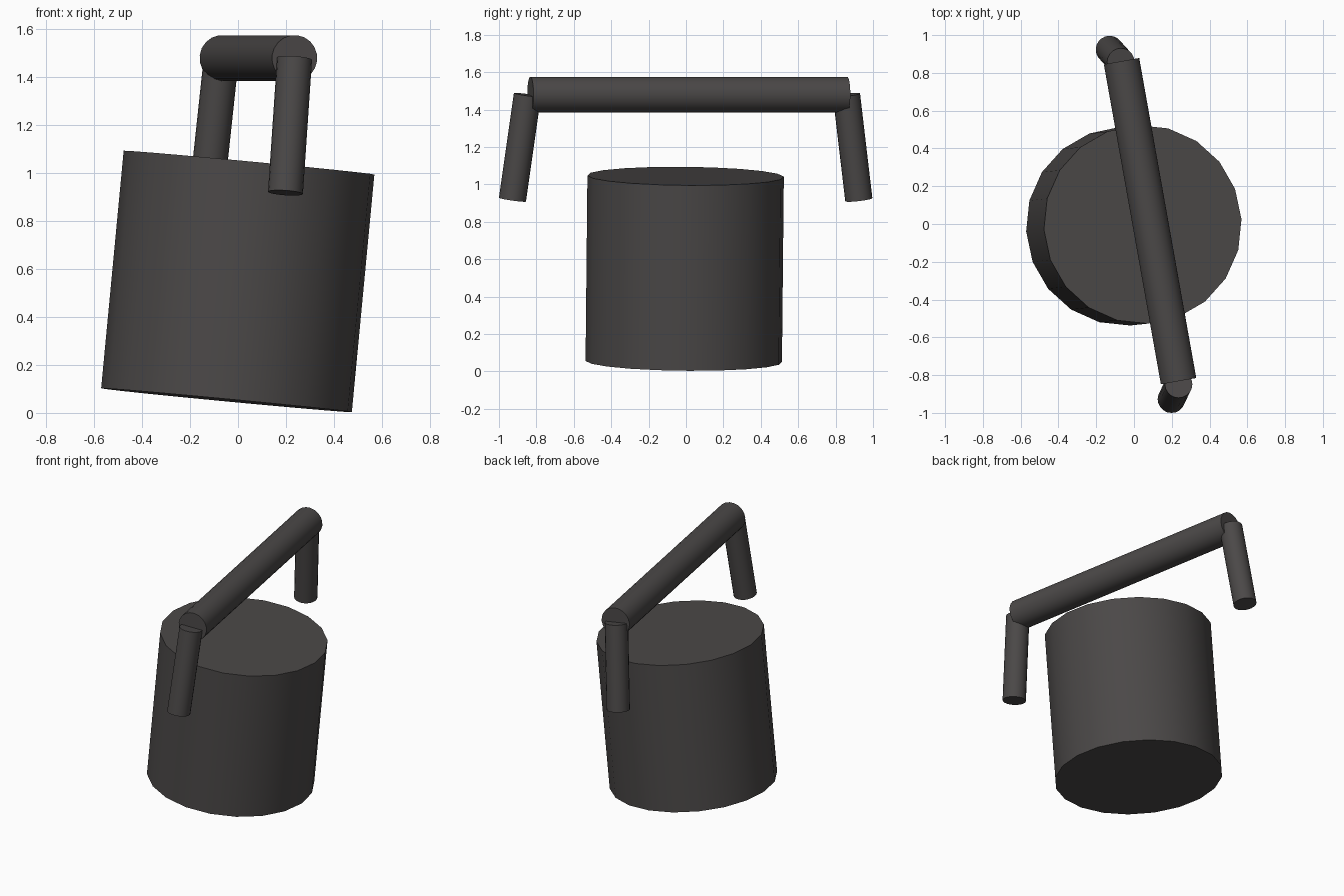
import bpy
import math
from mathutils import Vector, Quaternion

default = bpy.data.objects.get("Cube")
if default:
    bpy.data.objects.remove(default, do_unlink=True)

# Single dark grey material
grey = bpy.data.materials.new("dark grey")
grey.use_nodes = True
colour = (0.07, 0.065, 0.064, 1.0)
grey.diffuse_color = colour
grey.node_tree.nodes["Principled BSDF"].inputs["Base Color"].default_value = colour


def rod(name, start, end, radius, twist=0.0):
    """Capped 20-sided cylinder running from start to end."""
    start, end = Vector(start), Vector(end)
    axis = end - start
    bpy.ops.mesh.primitive_cylinder_add(
        vertices=20, radius=radius, depth=axis.length, location=(start + end) / 2)
    obj = bpy.context.object
    obj.name = name
    obj.rotation_mode = 'QUATERNION'
    tilt = Vector((0, 0, 1)).rotation_difference(axis)
    obj.rotation_quaternion = tilt @ Quaternion((0, 0, 1), math.radians(twist))
    obj.data.materials.append(grey)
    bpy.ops.object.shade_smooth_by_angle(angle=math.radians(30))
    return obj


# Leaning drum
rod("drum", (-0.048, -0.012, 0.053), (0.046, -0.002, 1.044), 0.526, twist=3)

# Level crossbar above the drum
rod("crossbar", (0.236, -0.832, 1.48), (-0.066, 0.862, 1.48), 0.096)

# Splayed grips hanging from the crossbar ends
rod("front_grip", (0.198, -0.928, 0.918), (0.236, -0.848, 1.478), 0.073)
rod("back_grip", (-0.13, 0.924, 0.918), (-0.07, 0.858, 1.478), 0.073)
